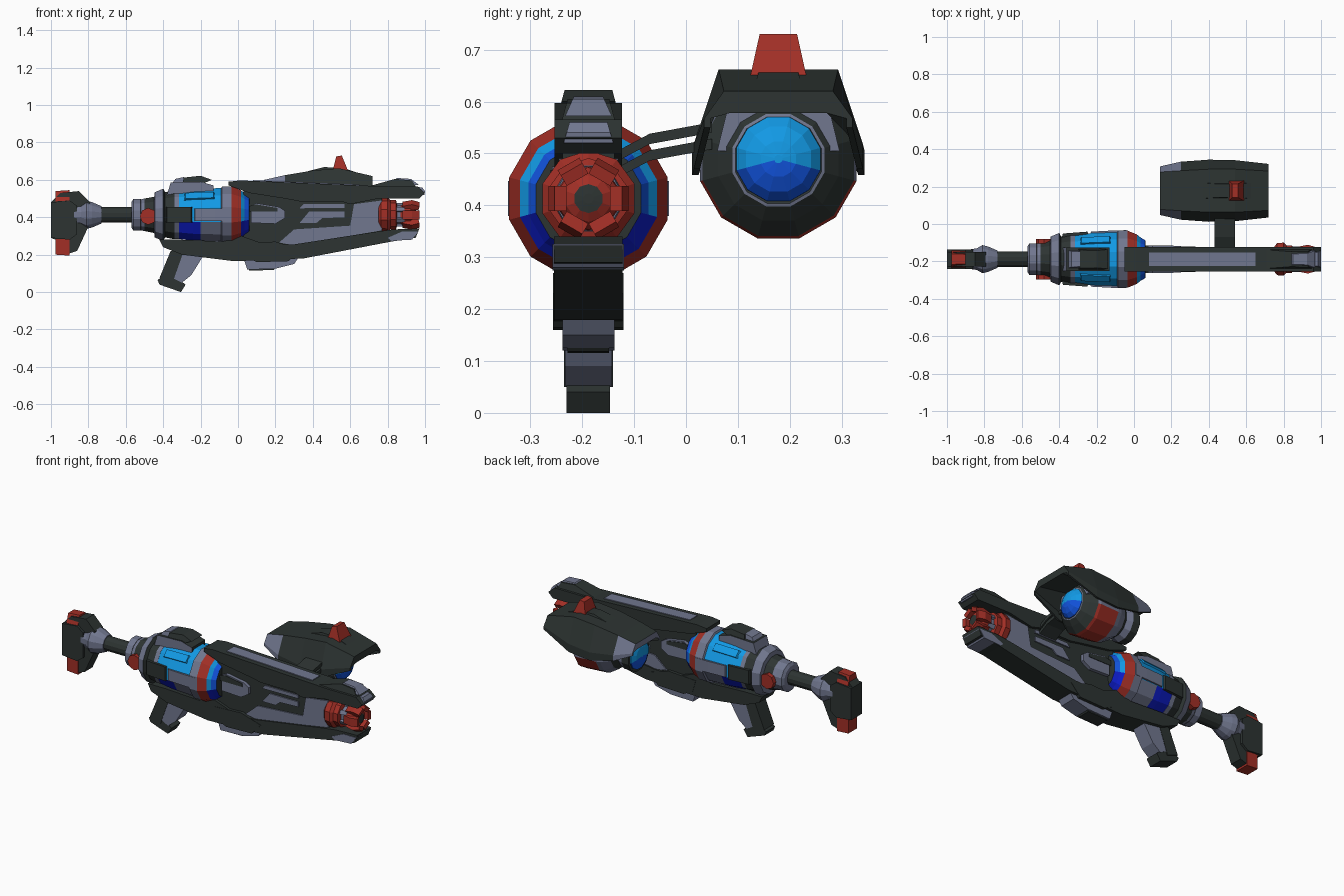
import bpy, bmesh, math
from mathutils import Matrix, Vector

if "Cube" in bpy.data.objects:
    bpy.data.objects.remove(bpy.data.objects["Cube"])

COLOURS = {
    "charcoal": (0.026, 0.034, 0.032), "slate": (0.165, 0.185, 0.275), "red": (0.36, 0.028, 0.019),
    "light_blue": (0.006, 0.32, 0.78), "mid_blue": (0.006, 0.09, 0.75), "deep_blue": (0.004, 0.012, 0.6)}
MATS = {}
for label, rgb in COLOURS.items():
    m = bpy.data.materials.new(label)
    m.use_nodes = True
    m.diffuse_color = (*rgb, 1)
    m.node_tree.nodes["Principled BSDF"].inputs["Base Color"].default_value = (*rgb, 1)
    MATS[label] = m

Y, Z = -0.188, 0.413        # main barrel axis
POD_Y, POD_Z = 0.178, 0.487  # side pod axis
# Two-tone bands: upper colour, lower colour, and the height on the ring where they meet
TWO_TONE = {"energy": ("light_blue", "deep_blue", -.1), "inner": ("mid_blue", "deep_blue", -.1),
            "framed": ("light_blue", "slate", -.1), "lens": ("light_blue", "mid_blue", -.3),
            "belly": ("slate", "red", -.3)}


def build(name, verts, faces, colours):
    """Mesh object from faces and one colour name per face."""
    used = sorted(set(colours))
    bm = bmesh.new()
    vs = [bm.verts.new(v) for v in verts]
    for f, c in zip(faces, colours):
        bm.faces.new([vs[i] for i in f]).material_index = used.index(c)
    bmesh.ops.recalc_face_normals(bm, faces=bm.faces)
    mesh = bpy.data.meshes.new(name)
    bm.to_mesh(mesh)
    bm.free()
    for c in used:
        mesh.materials.append(MATS[c])
    ob = bpy.data.objects.new(name, mesh)
    bpy.context.collection.objects.link(ob)
    return ob


def loft(name, rings, colour):
    """Join equal rings of points and cap both ends; colour is a name or a rule(band, sector)."""
    n = len(rings[0])
    rule = colour if callable(colour) else (lambda band, k: colour)
    verts = [p for r in rings for p in r]
    faces, cols = [], []
    for i in range(len(rings) - 1):
        for k in range(n):
            a, b = i * n + k, i * n + (k + 1) % n
            faces.append((a, b, b + n, a + n))
            cols.append(rule(i, k))
    faces += [tuple(range(n)), tuple(range(len(verts) - n, len(verts)))]
    cols += [rule(0, 0), rule(len(rings) - 2, 0)]
    return build(name, verts, faces, cols)


def prism(name, pts, half, colour, yc=Y, roll=0.0, top_half=None):
    """Side outline (x, z) extruded across y; can roll about the barrel and narrow at the top."""
    zs = [p[1] for p in pts]
    lo, hi = min(zs), max(zs)
    top = half if top_half is None else top_half
    w = [half + (top - half) * (z - lo) / (hi - lo) for z in zs]
    rings = [[Vector((x, yc + s * h, z)) for (x, z), h in zip(pts, w)] for s in (-1, 1)]
    if roll:
        c = Vector((0, Y, Z))
        rot = Matrix.Rotation(roll, 3, 'X')
        rings = [[rot @ (p - c) + c for p in r] for r in rings]
    return loft(name, rings, colour)


def lathe(name, profile, yc=Y, zc=Z, sides=12):
    """Turned part along x; profile holds (x, radius, colour of the band that follows)."""
    ang = [math.tau * (k + 0.5) / sides for k in range(sides)]
    rings = [[(x, yc + r * math.cos(a), zc + r * math.sin(a)) for a in ang] for x, r, _ in profile]

    def rule(band, k):
        c = profile[band][2]
        if c in TWO_TONE:
            upper, lower, split = TWO_TONE[c]
            c = upper if math.sin(math.tau * (k + 1) / sides) > split else lower
        return c
    return loft(name, rings, rule)


C, S, R = "charcoal", "slate", "red"

# Shoulder stock
prism("stock_plate", [(-1, .29), (-1, .48), (-.95, .53), (-.85, .54), (-.79, .48), (-.8, .35),
                      (-.86, .22), (-.92, .2), (-.95, .27)], .038, C)
prism("stock_butt_pad", [(-1, .29), (-1, .48), (-.9, .49), (-.86, .46), (-.86, .31), (-.9, .28)], .052, C)
prism("stock_top_tip", [(-.975, .485), (-.975, .54), (-.9, .545), (-.9, .49)], .046, R, top_half=.026)
prism("stock_bottom_tip", [(-.975, .285), (-.975, .2), (-.9, .195), (-.9, .285)], .042, R)
lathe("stock_socket", [(-.9, .05, S), (-.84, .06, S), (-.81, .078, S), (-.78, .07, S), (-.73, .048, S)])
lathe("stock_tube", [(-.78, .043, C), (-.54, .043, C)])

# Rear collar
lathe("rear_collar", [(-.57, .07, S), (-.56, .087, S), (-.52, .087, C), (-.515, .075, C), (-.45, .085, S),
                      (-.445, .125, S), (-.40, .145, C), (-.39, .125, C), (-.34, .135, S), (-.315, .135, S)])
lathe("collar_shell", [(-.525, .084, S), (-.50, .09, C), (-.45, .1, C)])
for side in (-1, 1):
    prism("collar_cap", [(-.48 + .045 * math.cos(a * math.tau / 8), .405 + .045 * math.sin(a * math.tau / 8))
                         for a in range(8)], .024, R, yc=Y + side * .085)

# Energy chamber: glowing above, framed below, clamped at both sides
lathe("energy_chamber", [(-.32, .133, "energy"), (-.24, .143, "energy"), (-.2, .145, "framed"), (-.09, .148, S),
                         (-.085, .158, S), (-.035, .158, R), (.015, .137, "energy"), (.035, .12, "inner"),
                         (.06, .105, C), (.062, .08, C)])
for deg in (-45, 45):
    prism("chamber_glow_plate", [(-.29, .54), (-.28, .557), (-.13, .565), (-.12, .54)], .022, "light_blue",
          roll=math.radians(deg))
prism("chamber_keel", [(-.24, .28), (-.23, .262), (-.05, .256), (-.05, .28)], .045, S)
for side in (-1, 1):
    a = side * math.pi / 2
    prism("chamber_side_arm", [(-.24, .53), (-.23, .56), (-.12, .566), (-.04, .568), (-.04, .53)], .034, S, roll=a)
    prism("chamber_side_clamp", [(-.39, .51), (-.38, .55), (-.25, .56), (-.235, .53)], .042, C, roll=a)

# Rear sight
prism("rear_sight_base", [(-.38, .52), (-.36, .585), (-.2, .59), (-.13, .57), (-.13, .54)], .063,
      lambda band, k: S if k == 0 else C)
prism("rear_sight_back", [(-.36, .57), (-.335, .605), (-.29, .615), (-.26, .58)], .05, S, top_half=.04)
prism("rear_sight_hood", [(-.3, .57), (-.29, .612), (-.2, .622), (-.14, .6), (-.2, .575)], .06, C, top_half=.046)

# Receiver, rails and their slate panels
prism("receiver_core", [(.03, .22), (.03, .55), (.77, .53), (.77, .3), (.35, .22)], .05, C)
prism("top_rail", [(-.05, .57), (-.05, .59), (.01, .597), (.78, .565), (.96, .565), (1, .53), (.97, .5), (.75, .5),
                   (.6, .47), (.55, .485), (.33, .485), (.25, .5), (.06, .53)], .065, C)
prism("top_rail_strip", [(.08, .58), (.08, .598), (.65, .575), (.65, .56)], .036, S)
prism("bottom_rail", [(-.42, .28), (-.4, .24), (-.3, .2), (-.02, .165), (.35, .18), (.82, .27), (.95, .29),
                      (.97, .34), (.83, .335), (.72, .32), (.3, .255), (.16, .25), (.02, .3), (-.08, .27),
                      (-.3, .28)], .066, C)
prism("bottom_rail_nose", [(.8, .29), (.82, .274), (.93, .28), (.965, .325), (.88, .325)], .069, S)
prism("fore_block", [(.03, .18), (.05, .12), (.2, .125), (.3, .15), (.34, .21)], .05, S)
prism("fore_block_keel", [(.05, .15), (.06, .115), (.19, .118), (.22, .15)], .04, C)
prism("fore_block_side", [(.02, .26), (.04, .19), (.1, .16), (.27, .165), (.33, .23), (.2, .27)], .068, C)
panels = {
    "upper_slot": [(.33, .448), (.35, .47), (.57, .47), (.57, .45)],
    "rear_slot": [(.33, .37), (.38, .43), (.57, .43), (.57, .40), (.45, .395), (.42, .37)],
    "lower_panel": [(.22, .265), (.3, .335), (.6, .355), (.62, .47), (.77, .49), (.77, .33), (.3, .25)]}
for side in (-1, 1):
    for label, pts in panels.items():
        prism(label, pts, .004, S, yc=Y + side * .053)
    prism("chamber_outlet", [(.07, .37), (.07, .46), (.1, .475), (.22, .455), (.25, .435), (.25, .395),
                             (.2, .365)], .012, S, yc=Y + side * .058)
    prism("outlet_slot", [(.06, .43), (.06, .46), (.1, .468), (.21, .45), (.21, .43)], .004, C,
          yc=Y + side * .069)

# Front sight
prism("front_sight", [(.68, .56), (.84, .605), (.93, .597), (.96, .55)], .055, C, top_half=.04)
prism("front_sight_insert", [(.8, .57), (.85, .61), (.925, .605), (.968, .572)], .046, S, top_half=.028)
prism("front_sight_lower", [(.94, .52), (.94, .562), (.985, .56), (.999, .54), (.997, .52)], .048, S, top_half=.036)

# Muzzle
lathe("muzzle_barrel", [(.6, .05, S), (.76, .055, S), (.9, .05, C), (.93, .035, C)])
lathe("muzzle_ring", [(.75, .07, R), (.765, .09, R), (.80, .093, R), (.815, .078, R), (.845, .078, R),
                      (.85, .055, R)], sides=10)
lathe("muzzle_tip", [(.87, .052, R), (.89, .062, R), (.92, .06, R), (.94, .045, R), (.95, .028, C), (.952, .01, C)],
      sides=10)
for i in range(6):
    prism("muzzle_prong", [(.88, .46), (.88, .48), (.93, .49), (.97, .478), (.965, .455)], .024, R,
          roll=math.tau * (i + .5) / 6)
    prism("muzzle_rib", [(.82, .46), (.82, .478), (.89, .475), (.89, .455)], .012, S, roll=math.tau * i / 6)

# Grip
prism("grip_front", [(-.33, .22), (-.36, .08), (-.3, .05), (-.25, .09), (-.225, .13), (-.17, .22)], .045, S)
prism("grip_back", [(-.36, .22), (-.42, .075), (-.35, .05), (-.29, .22)], .047, C)
prism("grip_foot", [(-.43, .065), (-.42, .04), (-.305, 0), (-.28, .04), (-.3, .055), (-.39, .09)], .042, C)

# Strut carrying the side pod
for drop in (0, .032):
    path = [(-.16, .49), (-.07, .538), (.05, .56)]
    loft("pod_strut", [[(x, y, z - drop + dz) for x, dz in ((.43, 0), (.54, 0), (.54, -.02), (.43, -.02))]
                       for y, z in path], C)

# Side pod
lathe("pod_body", [(.19, .082, C), (.19, .1, C), (.235, .1, S), (.27, .085, C), (.3, .11, S), (.35, .142, S),
                   (.375, .148, "belly"), (.5, .156, "belly"), (.515, .151, C), (.55, .12, C), (.575, .092, S),
                   (.577, .086, C), (.575, .08, C)], POD_Y, POD_Z)
lathe("pod_front_lens", [(.565, .086, "lens"), (.58, .083, "lens"), (.6, .065, "lens"), (.614, .035, "lens"),
                         (.618, .008, "lens")], POD_Y, POD_Z + .002)
lathe("pod_rear_lens", [(.165, .008, "lens"), (.17, .05, "lens"), (.183, .085, "lens"), (.2, .086, "lens")],
      POD_Y, POD_Z)

# Pod hood: an arched shell with upright skirts that swells toward the middle
hood = []
for x, wt, wb, zt, zb in ((.14, .1, .13, .6, .54), (.25, .107, .155, .625, .49), (.4, .115, .166, .65, .458),
                          (.54, .115, .163, .662, .47), (.72, .105, .143, .62, .55)):
    t = min(.05, (zt - zb) * .6)
    zk = zb + .25 * (zt - zb)
    half = [(wb, zb), (wb, zk), (wt, zt)]
    inner = [(wt - .012, zt - t), (wb - .012, zk), (wb - .012, zb)]
    arch = [(-y, z) for y, z in half] + half[::-1] + inner[::-1] + [(-y, z) for y, z in inner]
    # Inner wall runs back from the +y skirt to the -y skirt
    arch = arch[:6] + inner[::-1] + [(-y, z) for y, z in inner]
    hood.append([(x, POD_Y + y, z) for y, z in arch])
loft("pod_hood", hood, lambda band, k: S if band == 0 and k in (0, 1, 3, 4) else C)
prism("pod_hood_ridge", [(.25, .615), (.46, .668), (.56, .665), (.66, .63)], .05, C, yc=POD_Y, top_half=.035)
prism("pod_inner_bracket", [(.33, .505), (.33, .578), (.565, .578), (.565, .505)], .118, S, yc=POD_Y, top_half=.1)
prism("pod_fin", [(.505, .645), (.525, .725), (.555, .73), (.59, .645)], .055, R, yc=POD_Y, top_half=.036)
